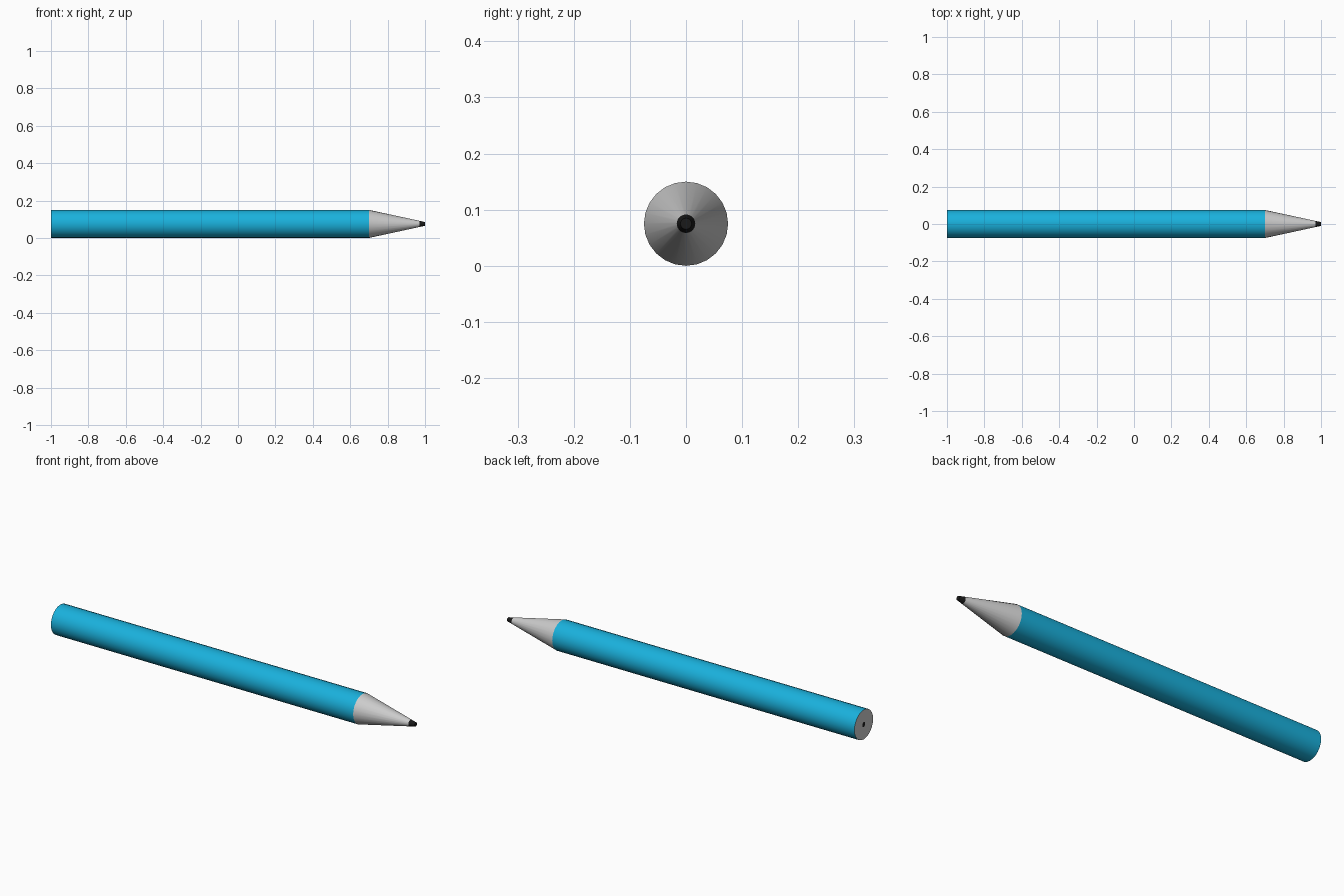
import bpy, bmesh
from math import sin, cos, pi, radians

if "Cube" in bpy.data.objects:
    bpy.data.objects.remove(bpy.data.objects["Cube"])

SIDES = 24
R = 0.075          # barrel radius, also the height of the axis
LEAD_R = 0.012     # lead radius at the blunt end


def material(name, rgb):
    m = bpy.data.materials.new(name)
    m.diffuse_color = (*rgb, 1)
    m.use_nodes = True
    m.node_tree.nodes["Principled BSDF"].inputs["Base Color"].default_value = m.diffuse_color
    return m


def lathe(name, profile, mat=None, cap=False):
    """Turn (x, radius) points around the pencil axis; cap closes the last ring."""
    bm = bmesh.new()
    rings = [[bm.verts.new((x, r * sin(2 * pi * i / SIDES), R + r * cos(2 * pi * i / SIDES)))
              for i in range(SIDES)] for x, r in profile]
    for a, b in zip(rings, rings[1:]):
        for i in range(SIDES):
            j = (i + 1) % SIDES
            bm.faces.new((a[i], b[i], b[j], a[j]))
    if cap:
        bm.faces.new(rings[-1])
    bm.normal_update()
    # Make every part face away from the middle of the pencil
    for f in bm.faces:
        c = f.calc_center_median()
        c.z -= R
        if abs(f.normal.x) > 0.99:
            out = f.normal.x * c.x
        else:
            out = f.normal.y * c.y + f.normal.z * c.z
        if out < 0:
            f.normal_flip()
    me = bpy.data.meshes.new(name)
    bm.to_mesh(me)
    bm.free()
    ob = bpy.data.objects.new(name, me)
    bpy.context.collection.objects.link(ob)
    if mat:
        me.materials.append(mat)
    bpy.context.view_layer.objects.active = ob
    ob.select_set(True)
    bpy.ops.object.shade_smooth_by_angle(angle=radians(30))
    ob.select_set(False)
    return ob


blue = material("blue_paint", (0.01, 0.44, 0.72))
black = material("black_lead", (0.01, 0.01, 0.01))

# Painted barrel
lathe("barrel", [(-1, R), (0.70, R)], blue)
# Bare wood: sharpened cone and blunt end ring
lathe("wood_cone", [(0.70, R), (0.97, 0.0165)])
lathe("wood_end", [(-1, R), (-1, LEAD_R)])
# Lead: blunt point and the flush core at the back
lathe("lead_point", [(0.97, 0.0165), (1.0, 0.010)], black, cap=True)
lathe("lead_end", [(-0.999, LEAD_R), (-1, LEAD_R)], black, cap=True)
